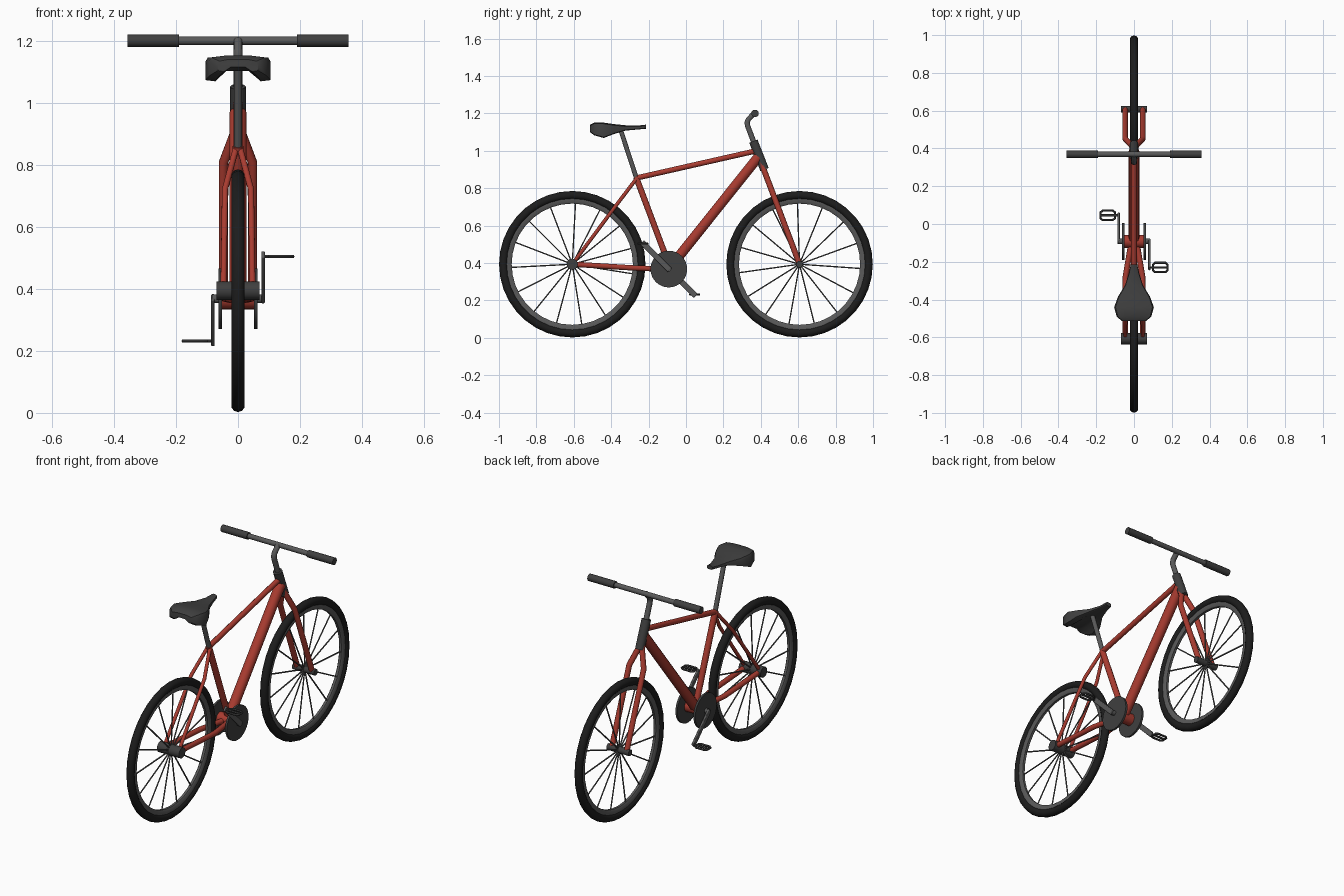
import bpy, bmesh
from math import sin, cos, pi, radians
from mathutils import Vector

if "Cube" in bpy.data.objects:
    bpy.data.objects.remove(bpy.data.objects["Cube"])


def material(name, rgb):
    m = bpy.data.materials.new(name)
    m.diffuse_color = (*rgb, 1)
    m.use_nodes = True
    m.node_tree.nodes["Principled BSDF"].inputs["Base Color"].default_value = m.diffuse_color
    return m


RED = material("red_paint", (0.40, 0.045, 0.03))
BLACK = material("black_rubber", (0.012, 0.012, 0.012))
DARK = material("dark_grey", (0.05, 0.05, 0.05))
GREY = material("mid_grey", (0.10, 0.10, 0.10))


def finish(ob, mat, angle=40):
    ob.data.materials.clear()
    ob.data.materials.append(mat)
    bpy.ops.object.select_all(action='DESELECT')
    ob.select_set(True)
    bpy.context.view_layer.objects.active = ob
    bpy.ops.object.shade_smooth_by_angle(angle=radians(angle))
    return ob


def tube(name, paths, r, mat, cyclic=False, res=3):
    """Round tube along one or more point paths, as one mesh."""
    cu = bpy.data.curves.new(name, 'CURVE')
    cu.dimensions = '3D'
    cu.bevel_depth, cu.bevel_resolution, cu.use_fill_caps = r, res, True
    for path in paths:
        sp = cu.splines.new('POLY')
        sp.points.add(len(path) - 1)
        for p, co in zip(sp.points, path):
            p.co = (*co, 1)
        sp.use_cyclic_u = cyclic
    ob = bpy.data.objects.new(name, cu)
    bpy.context.collection.objects.link(ob)
    bpy.ops.object.select_all(action='DESELECT')
    ob.select_set(True)
    bpy.context.view_layer.objects.active = ob
    bpy.ops.object.convert(target='MESH')
    return finish(bpy.context.view_layer.objects.active, mat)


def cyl_x(name, x0, x1, y, z, r, mat, n=20):
    bpy.ops.mesh.primitive_cylinder_add(vertices=n, radius=r, depth=x1 - x0,
                                        location=((x0 + x1) / 2, y, z), rotation=(0, pi / 2, 0))
    ob = bpy.context.object
    ob.name = name
    return finish(ob, mat)


def loft(name, rings, mat, closed=False, angle=40):
    """Skin a series of closed rings; cap the ends unless closed."""
    bm = bmesh.new()
    vs = [[bm.verts.new(p) for p in ring] for ring in rings]
    m = len(vs[0])
    for i in range(len(vs) if closed else len(vs) - 1):
        a, b = vs[i], vs[(i + 1) % len(vs)]
        for j in range(m):
            k = (j + 1) % m
            bm.faces.new((a[j], a[k], b[k], b[j]))
    if not closed:
        bm.faces.new(vs[0])
        bm.faces.new(vs[-1])
    bmesh.ops.recalc_face_normals(bm, faces=bm.faces)
    me = bpy.data.meshes.new(name)
    bm.to_mesh(me)
    bm.free()
    ob = bpy.data.objects.new(name, me)
    bpy.context.collection.objects.link(ob)
    return finish(ob, mat, angle)


def mirrored(path):
    return [[(s * x, y, z) for x, y, z in path] for s in (-1, 1)]


# Wheels: tyre, rim, spokes, hub
WZ = 0.394
for side, wy, start, hub_r in (("rear", -0.608, -9, 0.03), ("front", 0.607, -4, 0.018)):
    bpy.ops.mesh.primitive_torus_add(major_segments=36, minor_segments=10, major_radius=0.369,
                                     minor_radius=0.0225, location=(0, wy, WZ), rotation=(0, pi / 2, 0))
    tyre = bpy.context.object
    tyre.name = side + "_tyre"
    finish(tyre, BLACK)
    profile = [(-0.013, 0.356), (-0.013, 0.332), (-0.007, 0.324), (0.007, 0.324), (0.013, 0.332), (0.013, 0.356)]
    rings = [[(x, wy + r * cos(a), WZ + r * sin(a)) for x, r in profile]
             for a in (2 * pi * i / 36 for i in range(36))]
    loft(side + "_rim", rings, GREY, closed=True)
    spokes = []
    for i in range(15):
        a = radians(start + 24 * i)
        spokes.append([(0, wy + r * cos(a), WZ + r * sin(a)) for r in (0.01, 0.33)])
    tube(side + "_spokes", spokes, 0.004, GREY, res=1)
    cyl_x(side + "_hub", -0.07, 0.07, wy, WZ, hub_r, DARK)

# Frame tubes
BY, BZ = -0.092, 0.368
tube("seat_tube", [[(0, -0.082, BZ), (0, -0.267, 0.86)]], 0.017, RED)
tube("down_tube", [[(0, BY, BZ), (0, 0.387, 0.968)]], 0.028, RED)
tube("top_tube", [[(0, -0.265, 0.855), (0, 0.375, 1.0)]], 0.015, RED)
tube("chain_stays", mirrored([(0.015, BY, BZ), (0.02, -0.13, BZ), (0.045, -0.28, 0.374), (0.047, -0.608, WZ)]),
     0.015, RED)
tube("seat_stays", mirrored([(0.006, -0.262, 0.855), (0.014, -0.285, 0.825), (0.042, -0.365, 0.72),
                             (0.047, -0.608, WZ)]), 0.010, RED)
tube("front_fork", mirrored([(0.008, 0.402, 0.94), (0.012, 0.416, 0.9), (0.046, 0.45, 0.81),
                             (0.047, 0.607, WZ)]), 0.0155, RED)

# Steering: head tube, stem, handlebar, grips
tube("head_tube", [[(0, 0.36, 1.052), (0, 0.42, 0.90)]], 0.025, DARK)
tube("handlebar_stem", [[(0, 0.365, 1.04), (0, 0.329, 1.135), (0, 0.327, 1.152), (0, 0.333, 1.168),
                         (0, 0.365, 1.2)]], 0.015, GREY)
cyl_x("handlebar", -0.34, 0.34, 0.369, 1.2, 0.014, GREY, 12)
for s, n in ((-1, "left"), (1, "right")):
    cyl_x(n + "_grip", min(s * 0.19, s * 0.357), max(s * 0.19, s * 0.357), 0.369, 1.2, 0.02, DARK, 12)

# Seat post and saddle
tube("seat_post", [[(0, -0.262, 0.845), (0, -0.352, 1.12)]], 0.013, GREY)
stations = [  # y, half width, top, edge bottom, middle bottom
    (-0.513, 0.065, 1.140, 1.100, 1.115), (-0.490, 0.092, 1.152, 1.083, 1.108),
    (-0.440, 0.105, 1.151, 1.069, 1.103), (-0.385, 0.085, 1.143, 1.090, 1.106),
    (-0.325, 0.048, 1.137, 1.108, 1.112), (-0.260, 0.027, 1.135, 1.114, 1.115),
    (-0.215, 0.018, 1.140, 1.118, 1.118)]
rings = []
for y, w, t, b, m in stations:
    half = [(w * 0.45, t), (w * 0.93, t - 0.006), (w, t - 0.018), (w, b + 0.004), (w * 0.7, b), (w * 0.35, m)]
    rings.append([(x, y, z) for x, z in half] + [(-x, y, z) for x, z in reversed(half)])
loft("saddle", rings, DARK)

# Bottom bracket, discs, cranks, pedals
cyl_x("bottom_bracket", -0.055, 0.055, BY, BZ, 0.034, RED)
cyl_x("crank_axle", -0.084, 0.084, BY, BZ, 0.014, GREY, 12)
for s, n in ((-1, "left"), (1, "right")):
    cyl_x(n + "_chain_disc", s * 0.057 - 0.006, s * 0.057 + 0.006, BY, BZ, 0.098, DARK, 32)
    bpy.ops.mesh.primitive_cube_add(size=1, location=(s * 0.081, BY - s * 0.069, BZ + s * 0.069),
                                    rotation=(-pi / 4, 0, 0))
    arm = bpy.context.object
    arm.name = n + "_crank_arm"
    arm.scale = (0.012, 0.212, 0.03)
    bpy.ops.object.transform_apply(location=False, rotation=False, scale=True)
    bev = arm.modifiers.new("bevel", 'BEVEL')
    bev.width, bev.segments = 0.004, 2
    finish(arm, GREY)
    py, pz = BY - s * 0.138, BZ + s * 0.136
    outline = [(0.112, -0.025), (0.166, -0.025), (0.177, -0.016), (0.177, 0.016),
               (0.166, 0.025), (0.112, 0.025), (0.101, 0.016), (0.101, -0.016)]
    tube(n + "_pedal_cage", [[(s * x, py + y, pz) for x, y in outline]], 0.006, DARK, cyclic=True, res=1)
    tube(n + "_pedal_axle", [[(s * 0.08, py, pz), (s * 0.177, py, pz)]], 0.006, DARK, res=1)
